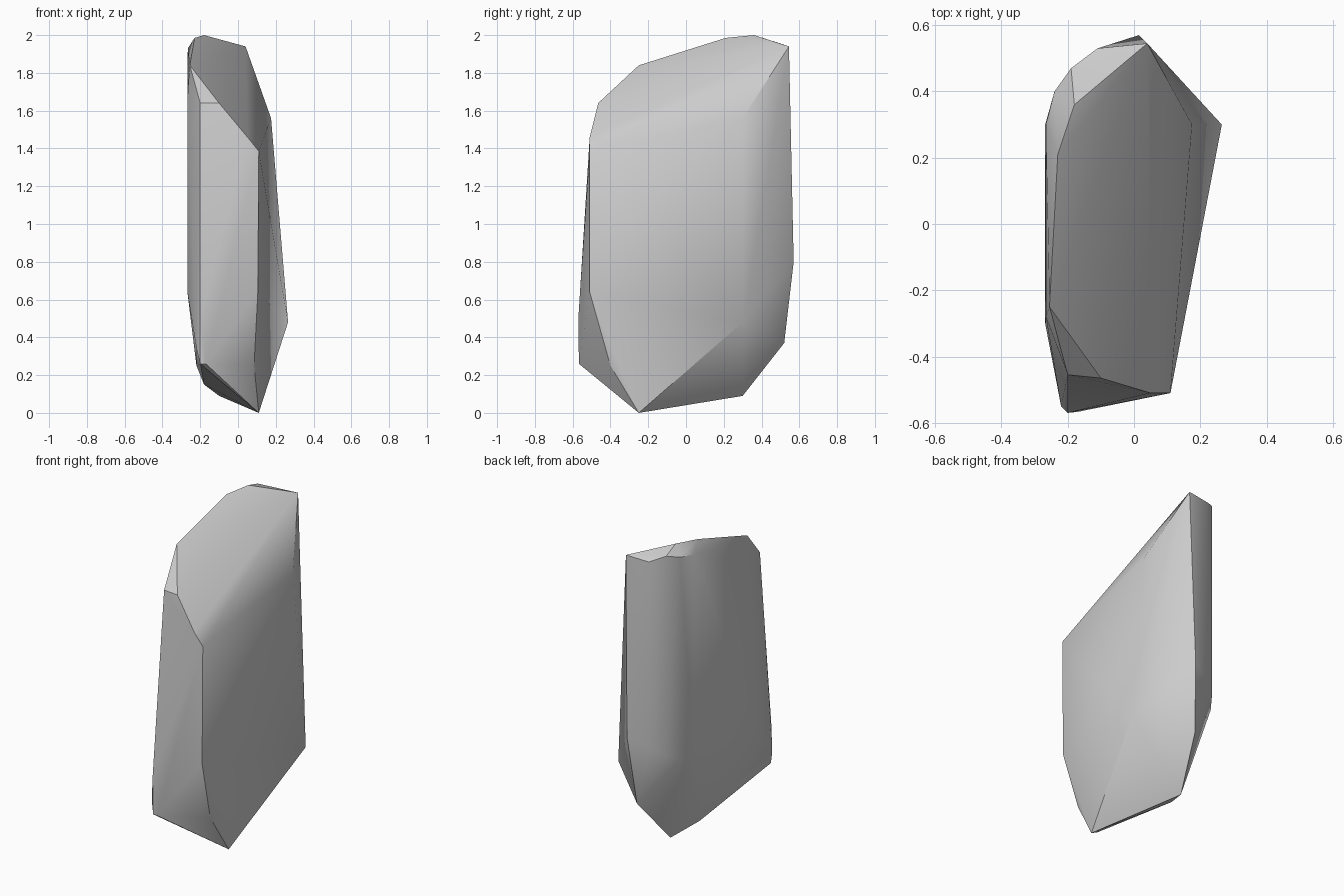
import bpy
import bmesh
import math

default_cube = bpy.data.objects.get("Cube")
if default_cube:
    bpy.data.objects.remove(default_cube, do_unlink=True)


def flat_material(name, colour):
    material = bpy.data.materials.new(name)
    material.use_nodes = True
    material.diffuse_color = colour
    shader = material.node_tree.nodes["Principled BSDF"]
    shader.inputs["Base Color"].default_value = colour
    return material


def hull_object(name, corner_groups, material):
    """Wrap a convex stone around groups of corner points."""
    bm = bmesh.new()
    for group in corner_groups:
        for corner in group:
            bm.verts.new(corner)
    result = bmesh.ops.convex_hull(bm, input=bm.verts[:])
    unused = set(result["geom_interior"] + result["geom_unused"])
    loose = [v for v in unused if isinstance(v, bmesh.types.BMVert) and v.is_valid]
    bmesh.ops.delete(bm, geom=loose, context="VERTS")
    bmesh.ops.recalc_face_normals(bm, faces=bm.faces[:])
    mesh = bpy.data.meshes.new(name)
    bm.to_mesh(mesh)
    bm.free()
    mesh.materials.append(material)
    obj = bpy.data.objects.new(name, mesh)
    bpy.context.collection.objects.link(obj)
    return obj


# Pointed underside
base = [
    (.11, -.25, 0), (-.1, .3, .09), (-.18, .12, .15),
    (-.02, .52, .37), (.085, -.4, .25), (-.22, .15, .25),
    (-.17, -.567, .26), (-.2, -.565, .26),
]

# Broad left face and its ridge
left_side = [
    (.265, .3, .48), (.175, .3, 1.56),
    (.105, -.51, .64), (.11, -.51, 1.385),
]

# Narrow front face
front_side = [
    (-.2, -.57, .5), (-.22, -.55, .34), (.05, -.51, 1.46),
    (-.1, -.465, 1.64), (-.2, -.455, 1.64),
]

# Rounded back corner running down the right face
back_side = [
    (.015, .57, .8), (-.11, .53, .75), (-.19, .47, .7),
    (-.24, .4, .66), (-.268, .3, .64), (-.268, -.3, .64),
]

# Slanted crown
crown = [
    (.04, .545, 1.94), (-.11, .53, 1.93), (-.19, .47, 1.965),
    (-.24, .4, 1.945), (-.266, .3, 1.93), (-.18, .36, 2),
    (-.23, .21, 1.985), (-.255, -.25, 1.84), (-.266, -.28, 1.7),
]

stone_grey = flat_material("stone grey", (.6, .6, .6, 1))
rock = hull_object("rock", [base, left_side, front_side, back_side, crown], stone_grey)

# Soft shading inside each facet, crisp edges between them
bpy.context.view_layer.objects.active = rock
rock.select_set(True)
bpy.ops.object.shade_smooth_by_angle(angle=math.radians(30))
